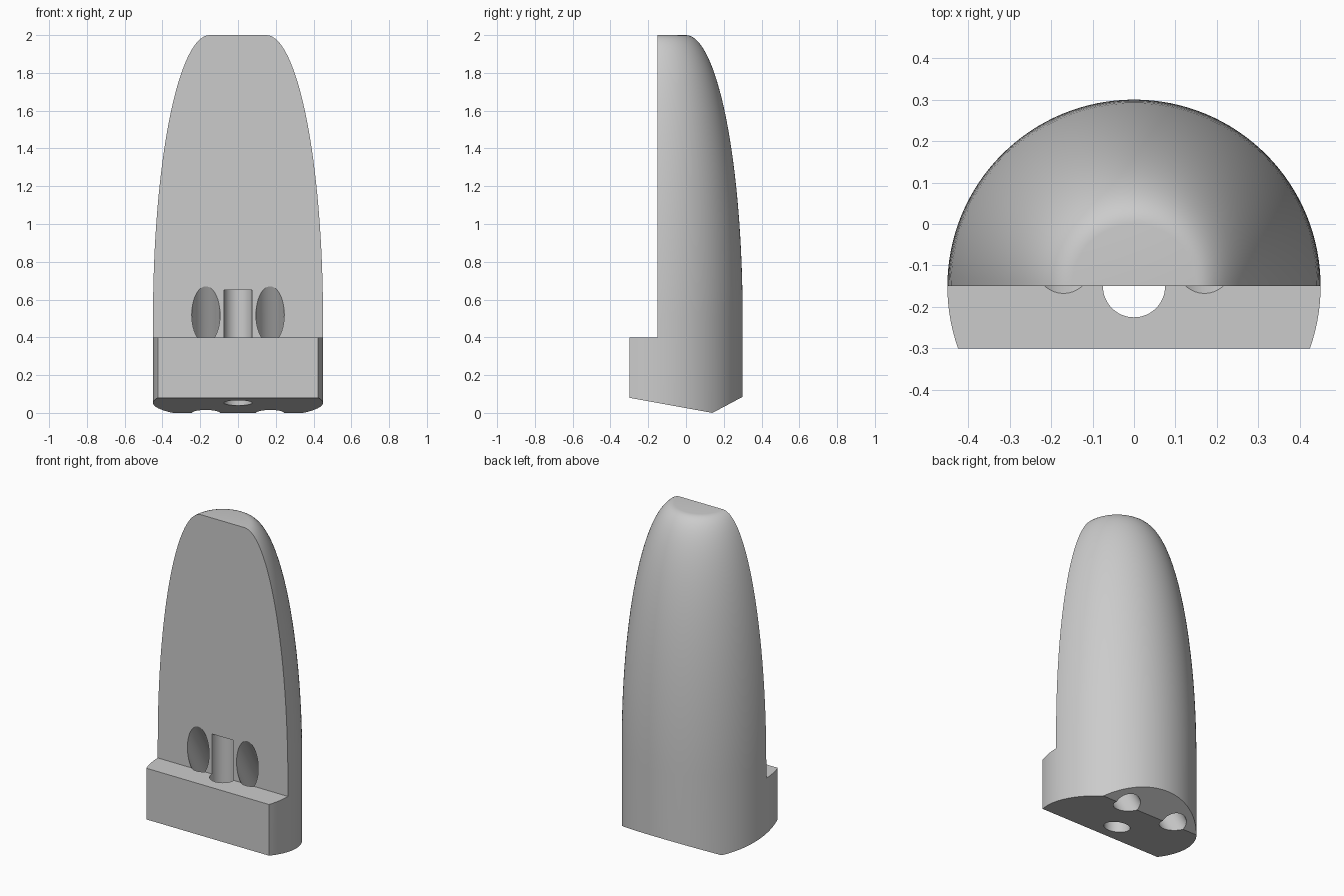
import bpy, bmesh, math
from mathutils import Matrix, Vector

if "Cube" in bpy.data.objects:
    bpy.data.objects.remove(bpy.data.objects["Cube"])

AXIS_Y = -0.15      # vertical axis of the rounded body
RADIUS = 0.45
SHOULDER_Z = 0.5    # height where the ogive starts

grey = bpy.data.materials.new("light grey")
grey.diffuse_color = (0.6, 0.6, 0.6, 1)
grey.use_nodes = True
grey.node_tree.nodes["Principled BSDF"].inputs["Base Color"].default_value = grey.diffuse_color


def make_object(name, bm):
    bmesh.ops.recalc_face_normals(bm, faces=bm.faces)
    mesh = bpy.data.meshes.new(name)
    bm.to_mesh(mesh)
    bm.free()
    mesh.materials.append(grey)
    obj = bpy.data.objects.new(name, mesh)
    bpy.context.collection.objects.link(obj)
    return obj


def revolved(name, profile, segments):
    """Closed solid of revolution around the vertical body axis."""
    bm = bmesh.new()
    rings = []
    for r, z in profile:
        angles = [2 * math.pi * i / segments for i in range(segments)]
        rings.append([bm.verts.new((r * math.cos(a), AXIS_Y + r * math.sin(a), z)) for a in angles])
    for low, high in zip(rings, rings[1:]):
        for i in range(segments):
            j = (i + 1) % segments
            bm.faces.new((low[i], low[j], high[j], high[i]))
    bm.faces.new(rings[0])
    bm.faces.new(rings[-1])
    return make_object(name, bm)


def prism(name, outline, half_width):
    """Side outline in (y, z) extruded across x."""
    bm = bmesh.new()
    face = bm.faces.new([bm.verts.new((-half_width, y, z)) for y, z in outline])
    new = bmesh.ops.extrude_face_region(bm, geom=[face])["geom"]
    verts = [v for v in new if isinstance(v, bmesh.types.BMVert)]
    bmesh.ops.translate(bm, verts=verts, vec=(2 * half_width, 0, 0))
    return make_object(name, bm)


def rod(name, start, end, radius):
    """Cylinder between two points, used for drilling."""
    start, end = Vector(start), Vector(end)
    axis = end - start
    turn = axis.to_track_quat('Z', 'Y').to_matrix().to_4x4()
    bm = bmesh.new()
    bmesh.ops.create_cone(bm, cap_ends=True, segments=64, radius1=radius, radius2=radius,
                          depth=axis.length, matrix=Matrix.Translation((start + end) / 2) @ turn)
    return make_object(name, bm)


def combine(target, tool, operation):
    mod = target.modifiers.new(tool.name, 'BOOLEAN')
    mod.operation, mod.object, mod.solver = operation, tool, 'EXACT'
    bpy.context.view_layer.objects.active = target
    bpy.ops.object.modifier_apply(modifier=mod.name)
    bpy.data.objects.remove(tool)


# Rounded body: straight wall, then a quarter ellipse up to a flat tip
profile = [(RADIUS, -0.1)]
for i in range(33):
    t = math.pi / 2 * i / 32
    profile.append((0.15 + 0.30 * math.cos(t), SHOULDER_Z + (2 - SHOULDER_Z) * math.sin(t)))
body = revolved("holder_body", profile, 128)

# Side outline: flat front, ledge and two sloped underside planes
outline = [(-0.30, 0.08), (0.14, 0.0), (0.30, 0.085), (0.5, 0.191),
           (0.5, 2.2), (-0.15, 2.2), (-0.15, 0.40), (-0.30, 0.40)]
combine(body, prism("side_outline", outline, 0.6), 'INTERSECT')

# Upright socket in the middle of the ledge
combine(body, rod("upright_hole", (0, AXIS_Y, -0.2), (0, AXIS_Y, 0.65), 0.075), 'DIFFERENCE')

# Slanted holes from the front face down and back through the underside
slope = Vector((0, 0.5, -math.cos(math.radians(30))))
for side in (-1, 1):
    mouth = Vector((side * 0.17, AXIS_Y, 0.52))
    combine(body, rod("slanted_hole", mouth - slope * 0.4, mouth + slope * 0.9, 0.075), 'DIFFERENCE')

# Smooth curved walls, crisp cut edges
bpy.ops.object.select_all(action='DESELECT')
body.select_set(True)
bpy.context.view_layer.objects.active = body
bpy.ops.object.shade_smooth_by_angle(angle=math.radians(25))
